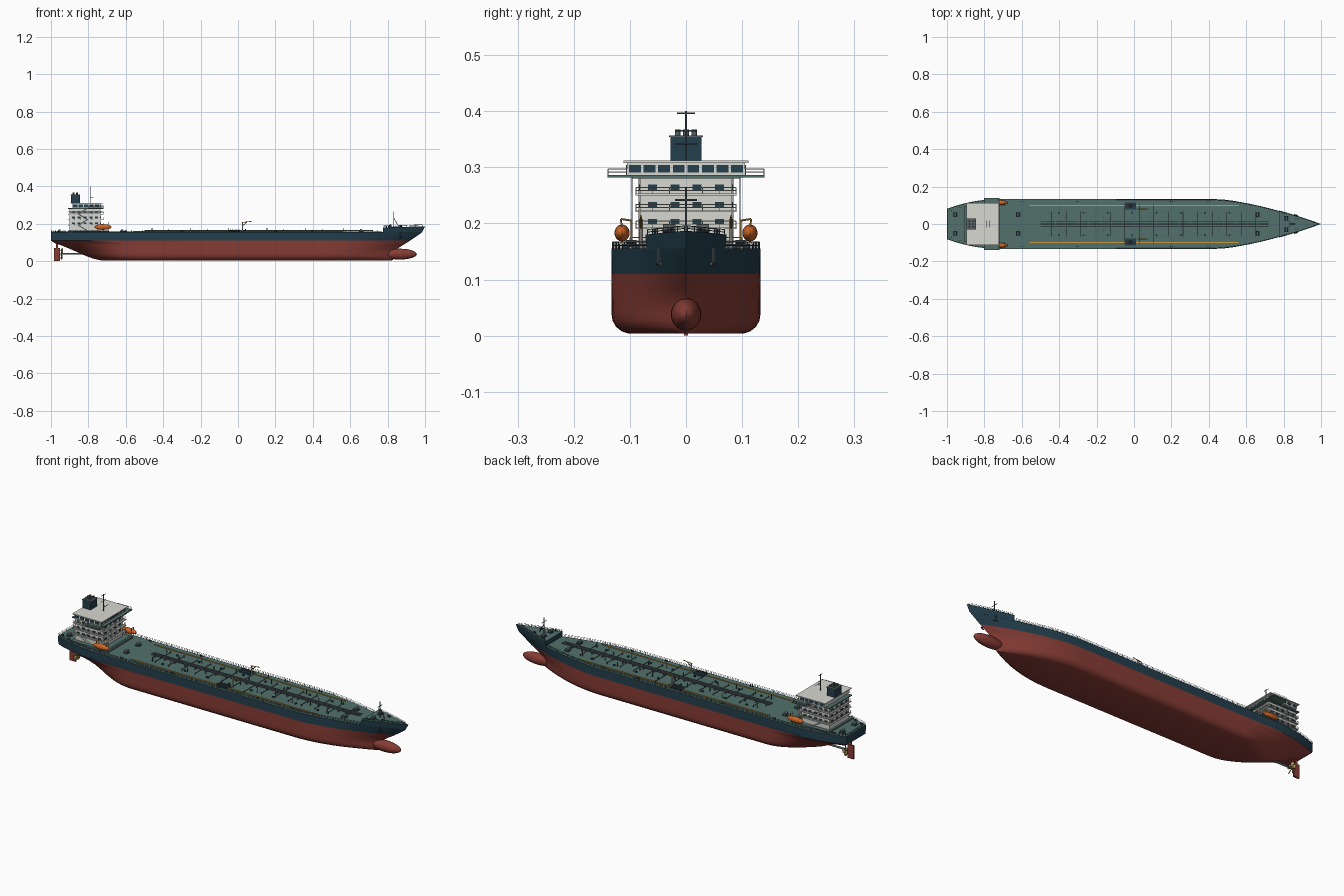
import bpy, bmesh, math
from mathutils import Vector

if "Cube" in bpy.data.objects:
    bpy.data.objects.remove(bpy.data.objects["Cube"])


def material(name, r, g, b):
    m = bpy.data.materials.new(name)
    m.diffuse_color = (r, g, b, 1)
    m.use_nodes = True
    m.node_tree.nodes["Principled BSDF"].inputs["Base Color"].default_value = m.diffuse_color
    return m


RED = material("red", .24, .045, .035)
NAVY = material("navy", .017, .05, .075)
TEAL = material("teal", .085, .165, .15)
WHITE = material("white", .68, .69, .64)
ORANGE = material("orange", .62, .13, .02)
YELLOW = material("yellow", .6, .33, .05)
STEEL = material("steel", .1, .12, .13)
BRASS = material("brass", .4, .27, .08)


def finish(name, bm, *mats):
    bmesh.ops.recalc_face_normals(bm, faces=bm.faces[:])
    me = bpy.data.meshes.new(name)
    bm.to_mesh(me)
    bm.free()
    for m in mats:
        me.materials.append(m)
    ob = bpy.data.objects.new(name, me)
    bpy.context.collection.objects.link(ob)
    return ob


def boxes(name, items, mat):
    """Each item is (x0, x1, y0, y1, z0, z1)."""
    bm = bmesh.new()
    for x0, x1, y0, y1, z0, z1 in items:
        vs = bmesh.ops.create_cube(bm, size=1)["verts"]
        for v in vs:
            v.co = ((x0 + x1) / 2 + v.co.x * (x1 - x0), (y0 + y1) / 2 + v.co.y * (y1 - y0),
                    (z0 + z1) / 2 + v.co.z * (z1 - z0))
    return finish(name, bm, mat)


def rods(name, segs, r, mat, n=6):
    """Straight round bars between pairs of points."""
    bm = bmesh.new()
    for a, b in segs:
        a, b = Vector(a), Vector(b)
        d = b - a
        vs = bmesh.ops.create_cone(bm, cap_ends=True, segments=n, radius1=r, radius2=r, depth=d.length)["verts"]
        q = d.to_track_quat('Z', 'Y')
        for v in vs:
            v.co = q @ v.co + (a + b) / 2
    return finish(name, bm, mat)


def ellipsoid(name, c, s, mat):
    bm = bmesh.new()
    bmesh.ops.create_uvsphere(bm, u_segments=24, v_segments=14, radius=1)
    for v in bm.verts:
        v.co = [c[i] + v.co[i] * s[i] for i in range(3)]
    return finish(name, bm, mat)


def rail(path, h=.012, step=.03):
    """Posts and two bars along a path."""
    segs = []
    for a, b in zip(path, path[1:]):
        a, b = Vector(a), Vector(b)
        n = max(1, round((b - a).length / step))
        for i in range(n + 1):
            p = a.lerp(b, i / n)
            segs.append((p, p + Vector((0, 0, h))))
        for k in (.5, 1):
            segs.append((a + Vector((0, 0, h * k)), b + Vector((0, 0, h * k))))
    return segs


def loft(name, rings, mats, pick):
    """Close stacked outlines into a solid; pick(level) gives the material slot."""
    bm = bmesh.new()
    rows = [[bm.verts.new(p) for p in r] for r in rings]
    n = len(rows[0])
    bm.faces.new(rows[0]).material_index = pick(0)
    bm.faces.new(rows[-1]).material_index = len(mats) - 1
    for k in range(len(rows) - 1):
        for i in range(n):
            j = (i + 1) % n
            f = bm.faces.new((rows[k][i], rows[k][j], rows[k + 1][j], rows[k + 1][i]))
            f.material_index = pick(k)
    bmesh.ops.remove_doubles(bm, verts=bm.verts[:], dist=1e-5)
    return finish(name, bm, *mats)


def bow_half(x, w, xf, p):
    t = min(1, max(0, (x - .42) / (xf - .42)))
    return w * (1 - t ** p)


def stern_half(x, w, xa, e, start=-.72):
    t = min(1, max(0, (start - x) / (start - xa)))
    return w * (1 - (1 - e) * t ** 2)


# Hull: height, half width, stern end, stern fullness, stem, bow power
LEVELS = [(.004, .103, -.73, .1, .82, 1.8), (.008, .115, -.75, .1, .828, 1.9), (.016, .125, -.78, .1, .836, 2),
          (.027, .131, -.81, .1, .838, 2), (.04, .133, -.84, .1, .838, 2), (.06, .133, -.885, .15, .842, 2),
          (.085, .133, -.945, .4, .88, 1.9), (.097, .133, -.98, .52, .9, 1.8), (.11, .133, -1, .58, .92, 1.75),
          (.132, .133, -1, .6, .953, 1.65), (.155, .133, -1, .61, .985, 1.6)]


def outline(z, w, xa, e, xf, p):
    start = -.55 if z < .1 else -.72
    xs = [xa + (start - xa) * (1 - math.cos(i / 12 * math.pi / 2)) for i in range(13)]
    xs += [-.2, .15] + [.42 + (xf - .42) * math.sin(i / 18 * math.pi / 2) for i in range(19)]
    half = [(x, min(stern_half(x, w, xa, e, start), bow_half(x, w, xf, p))) for x in xs]
    return [(x, y, z) for x, y in half] + [(x, -y, z) for x, y in reversed(half)]


loft("hull", [outline(*l) for l in LEVELS], [RED, NAVY, TEAL], lambda k: int(k >= 8))


# Raised forecastle with inset deck and bulwark lip
def fore(z0, z1, xf, inset=0):
    half = []
    for i in range(13):
        x = .775 + inset + (xf - .775 - inset) * i / 12
        half.append((x, max(0, bow_half(x, .133, xf, 1.6) - inset * (i < 12)), z0 + (z1 - z0) * i / 12))
    return half + [(x, -y, z) for x, y, z in reversed(half)]


loft("forecastle", [fore(.152, .155, .984), fore(.180, .187, 1)], [NAVY, TEAL], lambda k: 0)
ellipsoid("bulbous_bow", (.865, 0, .038), (.091, .027, .029), RED)

# Rudder, shaft and propeller
boxes("rudder", [(-.985, -.952, -.004, .004, 0, .072), (-.973, -.962, -.003, .003, .07, .1)], RED)
rods("propeller_shaft", [((-.80, 0, .04), (-.95, 0, .04))], .005, STEEL, 12)
bm = bmesh.new()
for k in range(5):
    a = k * math.tau / 5
    pts = []
    for r, w in ((.004, -.003), (.02, -.01), (.031, -.004), (.031, .004), (.02, .01), (.004, .003)):
        pts.append(bm.verts.new((-.942 + w * .5, r * math.cos(a) - w * math.sin(a),
                                 .04 + r * math.sin(a) + w * math.cos(a))))
    bm.faces.new(pts)
finish("propeller_blades", bm, BRASS).modifiers.new("thick", 'SOLIDIFY').thickness = .002

# Accommodation block: tiers, overhanging decks, windows
boxes("accommodation_tiers", [(-.9, -.735, -.082, .082, .15, .282)], WHITE)
boxes("boat_deck", [(-.91, -.69, -.105, .105, .152, .163)], TEAL)
slabs = [(-.908, -.718, -.09, .09, z, z + .003) for z in (.19, .22, .25)]
boxes("tier_decks", slabs, WHITE)
boxes("bridge_wings", [(-.80, -.718, -.14, .14, .282, .286), (-.908, -.718, -.095, .095, .280, .285)], TEAL)
boxes("bridge_house", [(-.885, -.735, -.105, .105, .285, .308)], WHITE)
boxes("bridge_roof", [(-.895, -.722, -.111, .111, .308, .312)], WHITE)
win = []
for z in (.203, .233, .264):
    for y in (-.06, -.02, .02, .06):
        for x in (-.735, -.9):
            win.append((x - .0015, x + .0015, y - .008, y + .008, z - .005, z + .005))
    for s in (-1, 1):
        for i in range(5):
            x = -.88 + i * .031
            win.append((x - .008, x + .008, s * .082 - .0015, s * .082 + .0015, z - .005, z + .005))
for i in range(8):
    y = -.091 + i * .026
    win.append((-.7365, -.7335, y - .0105, y + .0105, .291, .304))
for s in (-1, 1):
    for i in range(5):
        x = -.87 + i * .029
        win.append((x - .011, x + .011, s * .105 - .0015, s * .105 + .0015, .291, .304))
boxes("windows", win, NAVY)

# Railings on the tiers, wings and boat deck
segs = []
for z in (.193, .223, .253):
    segs += rail([(-.906, -.089, z), (-.72, -.089, z), (-.72, .089, z), (-.906, .089, z), (-.906, -.089, z)], .011)
segs += rail([(-.692, -.1, .163), (-.692, .1, .163)])
for s in (-1, 1):
    segs += rail([(-.8, s * .106, .286), (-.8, s * .139, .286), (-.72, s * .139, .286), (-.72, s * .106, .286)], .011)
    # Outside stairs
    for k, z in enumerate((.163, .193, .223, .253)):
        d = .025 if k % 2 else -.025
        for o in (.084, .096):
            segs.append(((-.83 - d, s * o, z), (-.83 + d, s * o, z + .03)))
rods("house_railings", segs, .0008, WHITE, 4)

# Funnel and exhausts
boxes("funnel", [(-.893, -.846, -.028, .028, .31, .354)], NAVY)
boxes("funnel_cap", [(-.895, -.844, -.03, .03, .354, .357)], STEEL)
rods("exhaust_pipes", [((x, y, .355), (x, y, .367)) for x in (-.88, -.86) for y in (-.015, 0, .015)], .005, STEEL, 12)

# Masts
rods("radar_mast", [((-.79, 0, .31), (-.79, 0, .4))], .0022, STEEL, 8)
rods("radar_yards", [((-.79, -.016, .396), (-.79, .016, .396)), ((-.79, -.02, .365), (-.79, .02, .365)),
                     ((-.79, 0, .34), (-.775, 0, .34)), ((-.775, -.02, .342), (-.775, .02, .342))], .0014, STEEL)
rods("foremast", [((.834, 0, .18), (.834, 0, .265)), ((.834, -.02, .242), (.834, .02, .242)),
                  ((.834, 0, .23), (.86, 0, .183))], .0016, STEEL)

# Lifeboats on davits
for s, side in ((-1, "starboard"), (1, "port")):
    ellipsoid(side + "_lifeboat", (-.722, s * .114, .183), (.046, .0135, .015), ORANGE)
    d = []
    for x in (-.75, -.694):
        d += [((x, s * .097, .16), (x, s * .097, .205)), ((x, s * .097, .205), (x, s * .116, .208)),
              ((x, s * .116, .208), (x, s * .114, .187))]
    rods(side + "_davits", d, .0017, YELLOW)

# Cargo pipes, walkway and cross lines
rods("centre_pipes", [((-.5, y, .164), (.72, y, .164)) for y in (-.012, -.004, .004, .012)], .0022, STEEL)
cross = []
for i in range(15):
    x = -.44 + i * .078
    w = .105 if 5 <= i <= 7 else .065
    cross += [((x, -w, .162), (x, w, .162)), ((x, -w, .154), (x, -w, .166)), ((x, w, .154), (x, w, .166))]
rods("cross_pipes", cross, .0017, STEEL)
boxes("pipe_supports", [(x - .002, x + .002, -.018, .018, .154, .1625) for x in [-.48 + i * .06 for i in range(20)]], STEEL)
boxes("side_lines", [(-.56, .56, s * .1 - .0025, s * .1 + .0025, .154, .1585) for s in (-1, 1)], YELLOW)
boxes("manifold_trays", [(-.047, .011, s * .096 - .018, s * .096 + .018, .154, .163) for s in (-1, 1)], NAVY)
rods("manifold_flanges", [((-.04 + i * .0115, s * .088, .167), (-.04 + i * .0115, s * .108, .167))
                          for i in range(5) for s in (-1, 1)], .0032, STEEL, 8)
vents = []
for i in range(6):
    for s in (-1, 1):
        x = -.46 + i * .205
        vents += [((x, s * .06, .154), (x, s * .06, .178)), ((x + .09, s * .035, .154), (x + .09, s * .035, .172))]
rods("tank_vents", vents, .002, STEEL)
rods("tank_hatches", [((-.4 + i * .13, s * .06, .154), (-.4 + i * .13, s * .06, .160))
                      for i in range(8) for s in (-1, 1)], .006, NAVY, 12)

# Hose cranes amidships
for s, side in ((-1, "starboard"), (1, "port")):
    rods(side + "_crane_post", [((.025, s * .08, .154), (.025, s * .08, .208))], .0032, WHITE, 10)
    rods(side + "_crane_boom", [((.02, s * .08, .207), (.072, s * .08, .213)),
                                ((.025, s * .08, .19), (.048, s * .08, .209))], .002, YELLOW)

# Mooring winches, bollards and anchors
drums, beds, bolls, anchors = [], [], [], []
for s in (-1, 1):
    for x, y, z in ((.815, .03, .182), (-.955, .05, .155), (-.62, .05, .155), (.66, .05, .155)):
        beds.append((x - .012, x + .012, s * y - .012, s * y + .012, z - .003, z + .003))
        drums.append(((x, s * y - .011, z + .009), (x, s * y + .011, z + .009)))
    for x, y, z in ((.87, .026, .183), (.80, .055, .181), (-.98, .07, .155), (-.93, .09, .155), (-.6, .12, .155),
                    (-.3, .12, .155), (.2, .12, .155), (.4, .12, .155)):
        bolls += [((x + d, s * y, z - .002), (x + d, s * y, z + .009)) for d in (-.005, .005)]
    anchors += [((.868, s * .049, .157), (.864, s * .049, .127)), ((.855, s * .051, .128), (.876, s * .045, .128))]
rods("winch_drums", drums, .007, STEEL, 12)
boxes("winch_beds", beds, NAVY)
rods("bollards", bolls, .0025, NAVY, 8)
rods("anchors", anchors, .003, STEEL)

# Deck edge railings
segs = []
for s in (-1, 1):
    side = [(x, s * (stern_half(x, .133, -1, .61) - .002), .155) for x in (-.998, -.96, -.9, -.84, -.78, -.72)]
    side += [(x, s * (bow_half(x, .133, .985, 1.6) - .003), .155) for x in (.42, .5, .58, .66, .72, .77)]
    segs += rail(side)
    segs += rail([(x, s * max(0, bow_half(x, .133, 1, 1.6) - .003), .180 + .007 * (x - .775) / .225)
                  for x in (.778, .84, .9, .95, .985)], .009)
segs += rail([(-.998, -.079, .155), (-.998, .079, .155)])
rods("deck_railings", segs, .0008, STEEL, 4)

# Smooth shading with sharp edges kept
bpy.ops.object.select_all(action='DESELECT')
for ob in bpy.context.scene.objects:
    ob.select_set(True)
    bpy.context.view_layer.objects.active = ob
bpy.ops.object.shade_smooth_by_angle(angle=math.radians(32))
